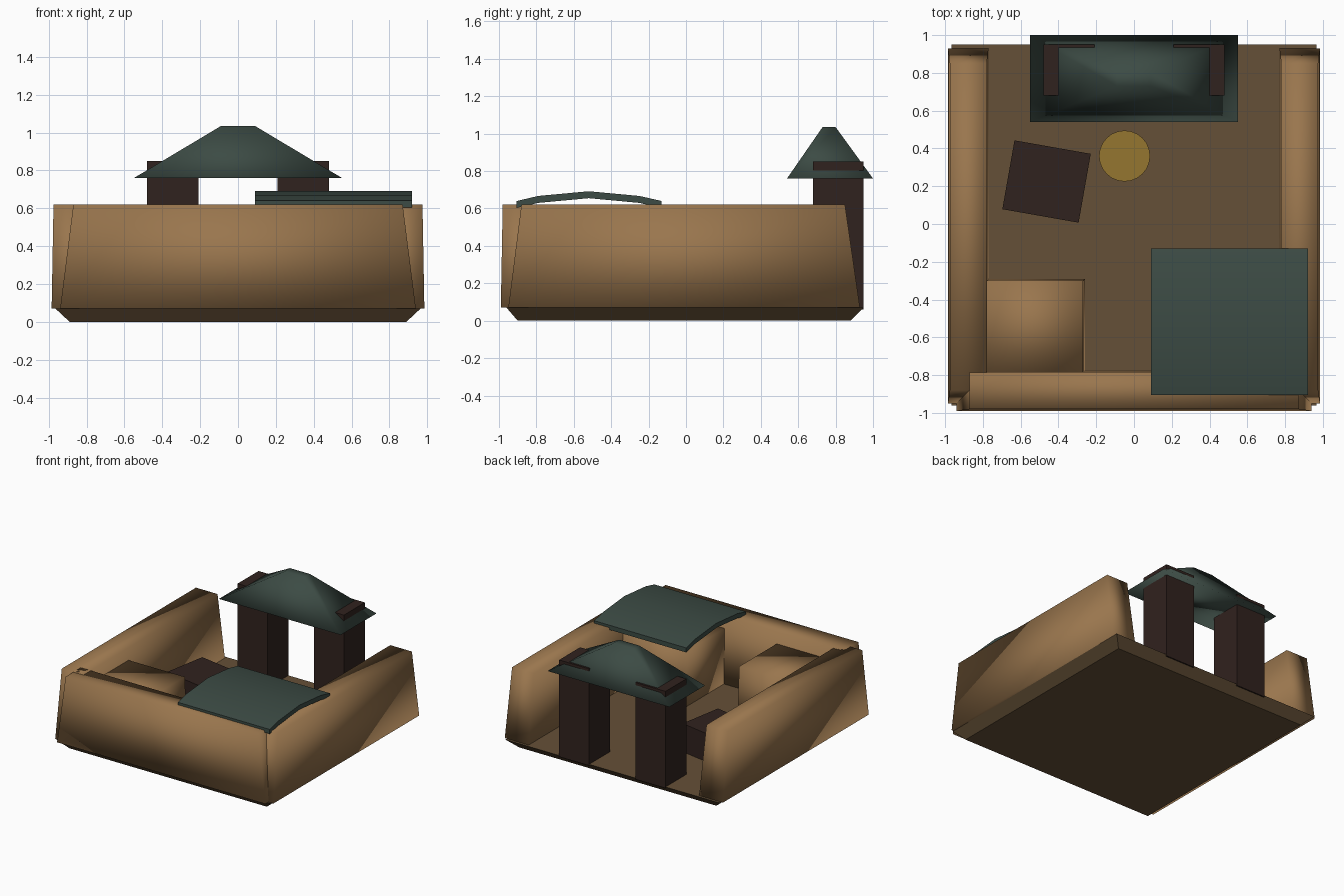
import bpy, bmesh, math
from mathutils import Matrix

if "Cube" in bpy.data.objects:
    bpy.data.objects.remove(bpy.data.objects["Cube"])


def material(name, rgb):
    m = bpy.data.materials.new(name)
    m.diffuse_color = (*rgb, 1)
    m.use_nodes = True
    m.node_tree.nodes["Principled BSDF"].inputs["Base Color"].default_value = m.diffuse_color
    return m


SAND = material("sand_cloth", (0.32, 0.18, 0.075))
EARTH = material("earth", (0.13, 0.08, 0.038))
WOOD = material("dark_wood", (0.03, 0.016, 0.013))
TARP = material("green_tarp", (0.045, 0.07, 0.058))
BRASS = material("brass", (0.30, 0.18, 0.03))


def finish(name, bm, mat, smooth=False):
    bmesh.ops.recalc_face_normals(bm, faces=bm.faces)
    me = bpy.data.meshes.new(name)
    bm.to_mesh(me)
    bm.free()
    me.materials.append(mat)
    for p in me.polygons:
        p.use_smooth = smooth
    ob = bpy.data.objects.new(name, me)
    bpy.context.collection.objects.link(ob)
    return ob


def frustum(name, low, high, z0, z1, mat, smooth=False):
    """Box between two rectangles given as (x0, x1, y0, y1)."""
    bm = bmesh.new()
    rings = []
    for (x0, x1, y0, y1), z in ((low, z0), (high, z1)):
        rings.append([bm.verts.new((x, y, z)) for x, y in
                      ((x0, y0), (x1, y0), (x1, y1), (x0, y1))])
    a, b = rings
    bm.faces.new(a[::-1])
    bm.faces.new(b)
    for i in range(4):
        j = (i + 1) % 4
        bm.faces.new((a[i], a[j], b[j], b[i]))
    return finish(name, bm, mat, smooth)


def mirrored(r, s):
    return (r[0], r[1], r[2], r[3]) if s > 0 else (-r[1], -r[0], r[2], r[3])


# Floor slab, narrower at the ground
frustum("floor", (-0.89, 0.89, -0.90, 0.88), (-0.965, 0.965, -0.96, 0.95),
        0, 0.07, EARTH)

# Front wall, side walls and gate posts
frustum("front_wall", (-0.94, 0.94, -0.99, -0.775), (-0.87, 0.87, -0.98, -0.785),
        0.07, 0.62, SAND, True)
for s, side in ((-1, "left"), (1, "right")):
    frustum(side + "_wall", mirrored((0.77, 0.985, -0.95, 0.93), s),
            mirrored((0.78, 0.975, -0.88, 0.85), s), 0.07, 0.62, SAND, True)
    post = mirrored((0.21, 0.48, 0.68, 0.95), s)
    frustum(side + "_gate_post", post, post, 0.06, 0.85, WOOD)

# Hipped roof over the gate
frustum("gate_roof", (-0.55, 0.55, 0.54, 1.0), (-0.09, 0.09, 0.73, 0.80),
        0.76, 1.035, TARP, True)

# Corner blocks inside the front wall
frustum("left_corner_block", (-0.78, -0.26, -0.79, -0.29),
        (-0.78, -0.27, -0.79, -0.30), 0.07, 0.52, SAND, True)
frustum("right_corner_block", (0.20, 0.78, -0.79, -0.29),
        (0.20, 0.78, -0.79, -0.30), 0.07, 0.52, SAND, True)

# Arched awning over the front right corner
arc = [(-0.905, 0.64), (-0.79, 0.667), (-0.52, 0.692), (-0.25, 0.667), (-0.13, 0.64)]
outline = arc + [(y, z - 0.037) for y, z in reversed(arc)]
bm = bmesh.new()
n = len(arc)
ends = [[bm.verts.new((x, y, z)) for y, z in outline] for x in (0.09, 0.92)]
for i in range(2 * n):
    j = (i + 1) % (2 * n)
    bm.faces.new((ends[0][i], ends[0][j], ends[1][j], ends[1][i]))
for e in ends:
    for i in range(n - 1):
        bm.faces.new((e[i], e[i + 1], e[2 * n - 2 - i], e[2 * n - 1 - i]))
awning = finish("awning", bm, TARP, True)
bpy.context.view_layer.objects.active = awning
awning.select_set(True)
bpy.ops.object.shade_smooth_by_angle(angle=math.radians(35))

# Turned wooden crate
crate = frustum("crate", (-0.205, 0.205, -0.185, 0.185),
                (-0.205, 0.205, -0.185, 0.185), 0.06, 0.30, WOOD)
crate.matrix_world = Matrix.Translation((-0.463, 0.225, 0)) @ Matrix.Rotation(math.radians(-10), 4, 'Z')

# Round brass plate on the floor
bm = bmesh.new()
bmesh.ops.create_cone(bm, cap_ends=True, segments=24, radius1=0.135, radius2=0.135,
                      depth=0.06, matrix=Matrix.Translation((-0.05, 0.36, 0.09)))
finish("round_plate", bm, BRASS)
